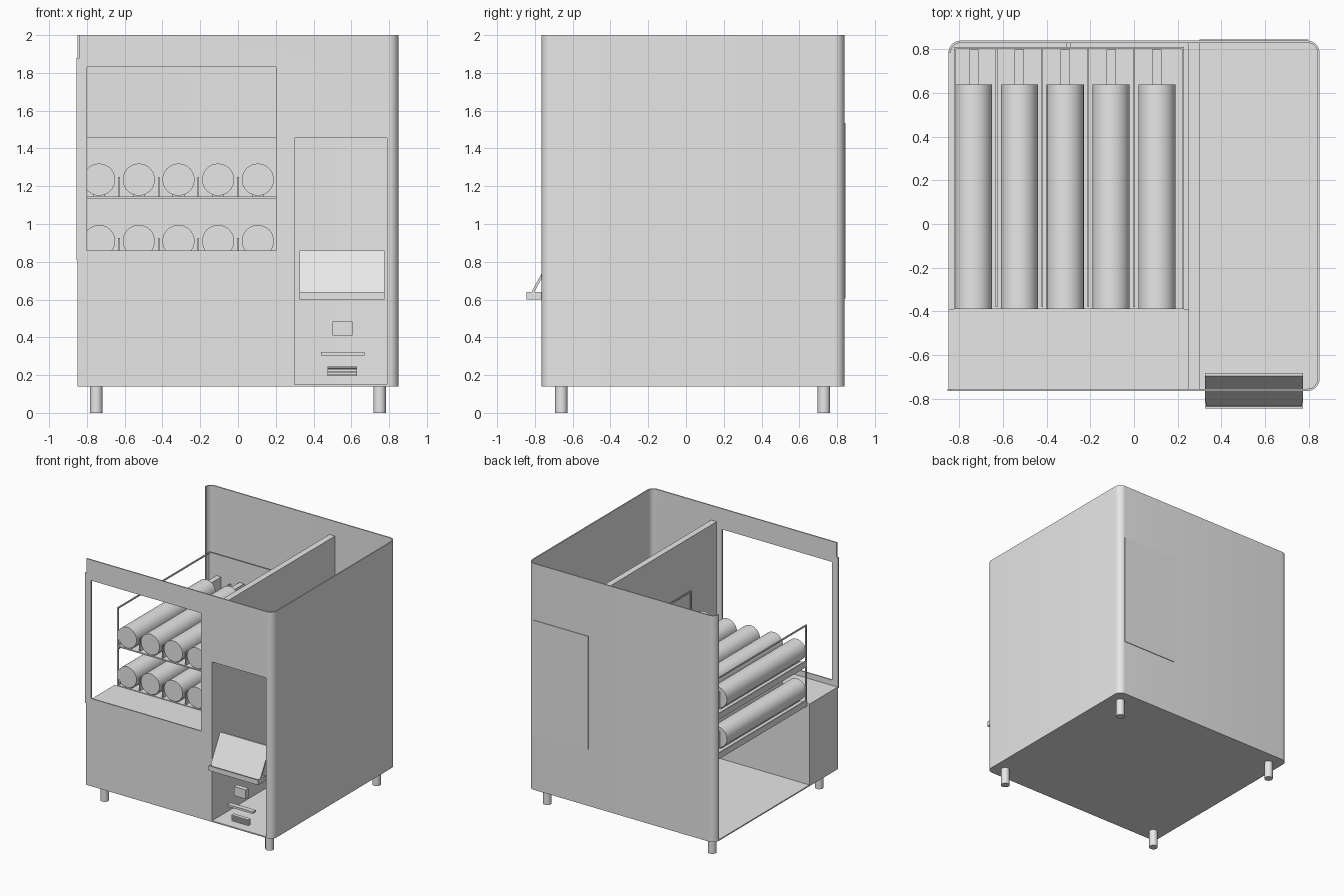
import bpy, bmesh, math
from mathutils import Vector

cube = bpy.data.objects.get("Cube")
if cube:
    bpy.data.objects.remove(cube, do_unlink=True)

grey = bpy.data.materials.new("light_grey")
grey.use_nodes = True
grey.diffuse_color = (0.8, 0.8, 0.8, 1)
grey.node_tree.nodes["Principled BSDF"].inputs["Base Color"].default_value = (0.8, 0.8, 0.8, 1)


def finish(name, bm, smooth=False):
    mesh = bpy.data.meshes.new(name)
    bm.to_mesh(mesh)
    bm.free()
    mesh.materials.append(grey)
    ob = bpy.data.objects.new(name, mesh)
    bpy.context.collection.objects.link(ob)
    if smooth:
        shade(ob)
    return ob


def activate(ob):
    bpy.ops.object.select_all(action='DESELECT')
    ob.select_set(True)
    bpy.context.view_layer.objects.active = ob


def shade(ob):
    activate(ob)
    bpy.ops.object.shade_smooth_by_angle(angle=math.radians(35))


def box(name, x, y, z):
    """Box from three (low, high) ranges."""
    bm = bmesh.new()
    bmesh.ops.create_cube(bm, size=1)
    for v in bm.verts:
        v.co = Vector([(r[0] + r[1]) / 2 + c * (r[1] - r[0]) for r, c in zip((x, y, z), v.co)])
    return finish(name, bm)


def cylinder(name, centre, radius, length, along_y=False, sides=32):
    bm = bmesh.new()
    bmesh.ops.create_cone(bm, cap_ends=True, segments=sides, radius1=radius,
                          radius2=radius, depth=length)
    ob = finish(name, bm, True)
    ob.location = centre
    if along_y:
        ob.rotation_euler.x = math.pi / 2
    return ob


def arc(cx, cy, r, start):
    return [(cx + r * math.cos(math.radians(start + a)), cy + r * math.sin(math.radians(start + a)))
            for a in range(0, 91, 10)]


LEFT, RIGHT, FRONT, BACK = -0.85, 0.85, -0.765, 0.84
BASE, TOP, R = 0.14, 2.0, 0.055
front_right = arc(RIGHT - R, FRONT + R, R, -90)
back_right = arc(RIGHT - R, BACK - R, R, 0)
back_left = arc(LEFT + R, BACK - R, R, 90)
front_left = arc(LEFT + R, FRONT + R, R, 180)

# Cabinet shell: front, right and back walls, open on the left and on top
bm = bmesh.new()
path = [(-0.84, FRONT)] + front_right + back_right + back_left
low = [bm.verts.new((x, y, BASE)) for x, y in path]
high = [bm.verts.new((x, y, TOP)) for x, y in path]
for i in range(len(path) - 1):
    bm.faces.new((low[i], low[i + 1], high[i + 1], high[i]))
shell = finish("cabinet_shell", bm)
solid = shell.modifiers.new("thickness", 'SOLIDIFY')
solid.thickness, solid.offset = 0.01, -1

# Openings for the display window and the service panel
cutters = [box("window_cutter", (-0.8, 0.2), (-0.85, -0.7), (0.86, 1.83)),
           box("panel_cutter", (0.3, 0.79), (-0.85, -0.7), (0.1, 1.455))]
for c in cutters:
    c.hide_render = True
    cut = shell.modifiers.new("opening", 'BOOLEAN')
    cut.operation, cut.object, cut.solver = 'DIFFERENCE', c, 'EXACT'
activate(shell)
for m in list(shell.modifiers):
    bpy.ops.object.modifier_apply(modifier=m.name)
for c in cutters:
    bpy.data.objects.remove(c, do_unlink=True)
shade(shell)

# Rounded floor plate
bm = bmesh.new()
outline = front_right + back_right + back_left + front_left
face = bm.faces.new([bm.verts.new((x, y, BASE)) for x, y in outline])
ext = bmesh.ops.extrude_face_region(bm, geom=[face])
for v in ext["geom"]:
    if isinstance(v, bmesh.types.BMVert):
        v.co.z += 0.01
bmesh.ops.recalc_face_normals(bm, faces=bm.faces)
finish("floor", bm, True)

# Legs
for x in (-0.75, 0.75):
    for y in (-0.66, 0.73):
        cylinder("leg", (x, y, BASE / 2), 0.033, BASE, sides=24)

# Inner partition, lower front compartment, door edge and rear cover
box("partition", (0.25, 0.30), (FRONT + 0.01, BACK - 0.01), (BASE, 1.88))
box("front_compartment", (LEFT, 0.25), (FRONT + 0.002, -0.39), (BASE, 0.815))
box("door_edge", (-0.855, -0.80), (FRONT, FRONT + 0.01), (0.81, 1.88))
box("rear_cover", (0.30, 0.80), (BACK - 0.002, 0.845), (0.605, 1.535))

# Rack frame
RX0, RX1, RY0, RY1 = -0.825, 0.23, -0.39, 0.81
box("rack_back", (RX0, RX1), (RY1 - 0.008, RY1), (0.80, 1.46))
for x in (RX0, RX1 - 0.01):
    side = (x, x + 0.01)
    box("rack_post", side, (RY0, RY0 + 0.01), (0.80, 1.46))
    box("rack_rail", side, (RY0, RY1), (1.45, 1.46))
box("rack_bracket", (-0.312, -0.292), (RY1, 0.832), (1.38, 1.42))

# Shelves with lane dividers, tubes and feed units
PITCH = 0.21
for z in (1.135, 0.81):
    box("shelf", (RX0, RX1), (RY0, RY1), (z, z + 0.01))
    for x in (RX0, RX1 - 0.01):
        box("shelf_lip", (x, x + 0.01), (RY0, RY1), (z - 0.02, z + 0.03))
    for i in range(5):
        x = -0.735 + i * PITCH
        cylinder("tube", (x, 0.125, z + 0.1), 0.085, 1.03, True)
        box("tube_rail", (x - 0.032, x + 0.032), (RY0 + 0.01, 0.64), (z + 0.01, z + 0.022))
        box("feed_unit", (x - 0.022, x + 0.022), (0.64, 0.80), (z + 0.01, z + 0.15))
        if i < 4:
            d = x + PITCH / 2
            box("lane_divider", (d - 0.004, d + 0.004), (RY0 + 0.01, RY1), (z + 0.01, z + 0.115))

# Sloping delivery flap and its tray
bm = bmesh.new()
profile = [(-0.835, 0.61), (-0.82, 0.61), (-0.682, 0.86), (-0.697, 0.86)]
rings = [[bm.verts.new((x, y, z)) for y, z in profile] for x in (0.325, 0.775)]
bm.faces.new(rings[0])
bm.faces.new(rings[1])
for i in range(4):
    j = (i + 1) % 4
    bm.faces.new((rings[0][i], rings[0][j], rings[1][j], rings[1][i]))
bmesh.ops.recalc_face_normals(bm, faces=bm.faces)
finish("delivery_flap", bm)
box("tray_bottom", (0.325, 0.775), (-0.845, -0.70), (0.60, 0.61))
box("tray_lip", (0.325, 0.775), (-0.845, -0.837), (0.60, 0.64))
for x in (0.325, 0.767):
    box("tray_side", (x, x + 0.008), (-0.845, -0.70), (0.60, 0.64))

# Controls: button, slot bar and slatted grille
box("button", (0.50, 0.605), (FRONT, -0.725), (0.41, 0.485))
box("slot_bar", (0.44, 0.67), (FRONT, -0.725), (0.305, 0.322))
box("grille_back", (0.475, 0.63), (-0.748, -0.735), (0.195, 0.245))
for i in range(7):
    z = 0.195 + i * 0.0077
    box("grille_slat", (0.475, 0.63), (FRONT, -0.748), (z, z + 0.004))
